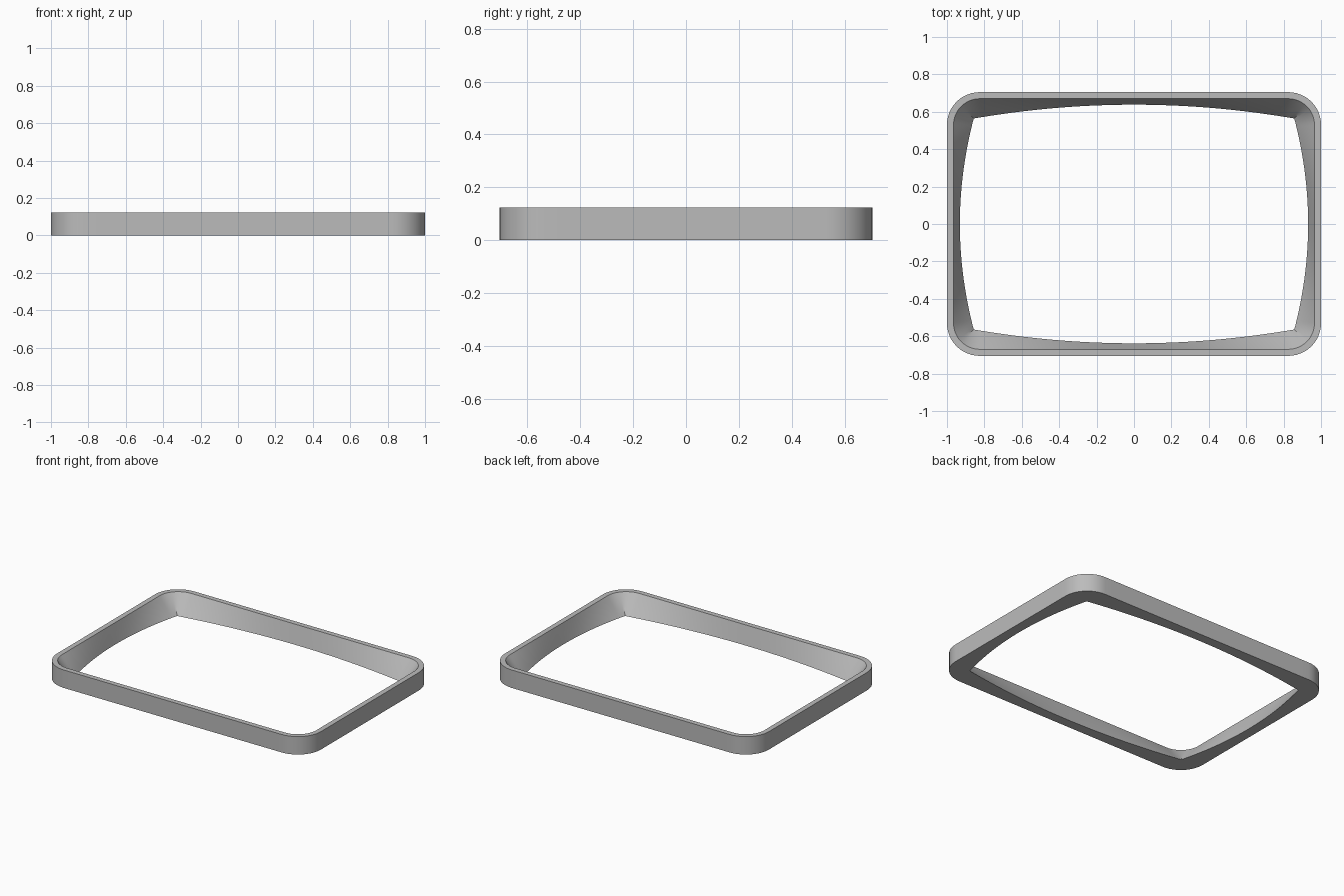
import bpy, bmesh, math

cube = bpy.data.objects.get("Cube")
if cube:
    bpy.data.objects.remove(cube, do_unlink=True)

HEIGHT = 0.123
SIDE, ARC, STEPS = 12, 12, 6      # divisions of half sides, corners, inner wall
CORNER_X, CORNER_Y = 0.857, 0.564  # sharp corner of the bowed opening
BOW = 0.074
SPREAD = 0.05


def mirror_quarter(quarter):
    """Turn a quarter outline (+x axis to +y axis) into a full loop."""
    half = quarter + [(-x, y) for x, y in reversed(quarter[:-1])]
    return half + [(x, -y) for x, y in reversed(half[1:-1])]


def rounded_outline(hx, hy, r):
    cx, cy = hx - r, hy - r
    pts = [(hx, cy * i / SIDE) for i in range(SIDE)]
    for j in range(ARC + 1):
        a = math.pi / 2 * j / ARC
        pts.append((cx + r * math.cos(a), cy + r * math.sin(a)))
    pts += [(cx * (1 - i / SIDE), hy) for i in range(1, SIDE + 1)]
    return mirror_quarter(pts)


def bowed_outline():
    def short_side(y):
        return (CORNER_X + BOW * (1 - (y / CORNER_Y) ** 2), y)

    def long_side(x):
        return (x, CORNER_Y + BOW * (1 - (x / CORNER_X) ** 2))

    half = ARC // 2
    ex, ey = CORNER_X - SPREAD, CORNER_Y - SPREAD
    pts = [short_side(ey * i / SIDE) for i in range(SIDE)]
    pts += [short_side(ey + SPREAD * j / half) for j in range(half)]
    pts += [long_side(CORNER_X - SPREAD * j / half) for j in range(half + 1)]
    pts += [long_side(ex * (1 - i / SIDE)) for i in range(1, SIDE + 1)]
    return mirror_quarter(pts)


# Cross-section loops: outer wall, flat rim, then the inner wall down to the bowed opening
outer = rounded_outline(1.0, 0.705, 0.175)
rim = rounded_outline(0.965, 0.67, 0.14)
opening = bowed_outline()
loops = [(outer, 0), (outer, HEIGHT)]
for k in range(STEPS + 1):
    t = k / STEPS
    blend = [(a[0] * (1 - t) + b[0] * t, a[1] * (1 - t) + b[1] * t)
             for a, b in zip(rim, opening)]
    loops.append((blend, HEIGHT * (1 - t)))

bm = bmesh.new()
rings = [[bm.verts.new((x, y, z)) for x, y in pts] for pts, z in loops]
for a, b in zip(rings, rings[1:] + rings[:1]):
    for i in range(len(a)):
        j = (i + 1) % len(a)
        bm.faces.new((a[i], a[j], b[j], b[i]))
bmesh.ops.recalc_face_normals(bm, faces=bm.faces[:])

mesh = bpy.data.meshes.new("bezel_frame")
bm.to_mesh(mesh)
bm.free()
frame = bpy.data.objects.new("bezel_frame", mesh)
bpy.context.collection.objects.link(frame)

# Plain grey material
grey = bpy.data.materials.new("plain_grey")
grey.use_nodes = True
colour = (0.5, 0.5, 0.5, 1)
grey.diffuse_color = colour
grey.node_tree.nodes["Principled BSDF"].inputs["Base Color"].default_value = colour
mesh.materials.append(grey)

bpy.ops.object.select_all(action='DESELECT')
frame.select_set(True)
bpy.context.view_layer.objects.active = frame
bpy.ops.object.shade_smooth_by_angle(angle=math.radians(30))
